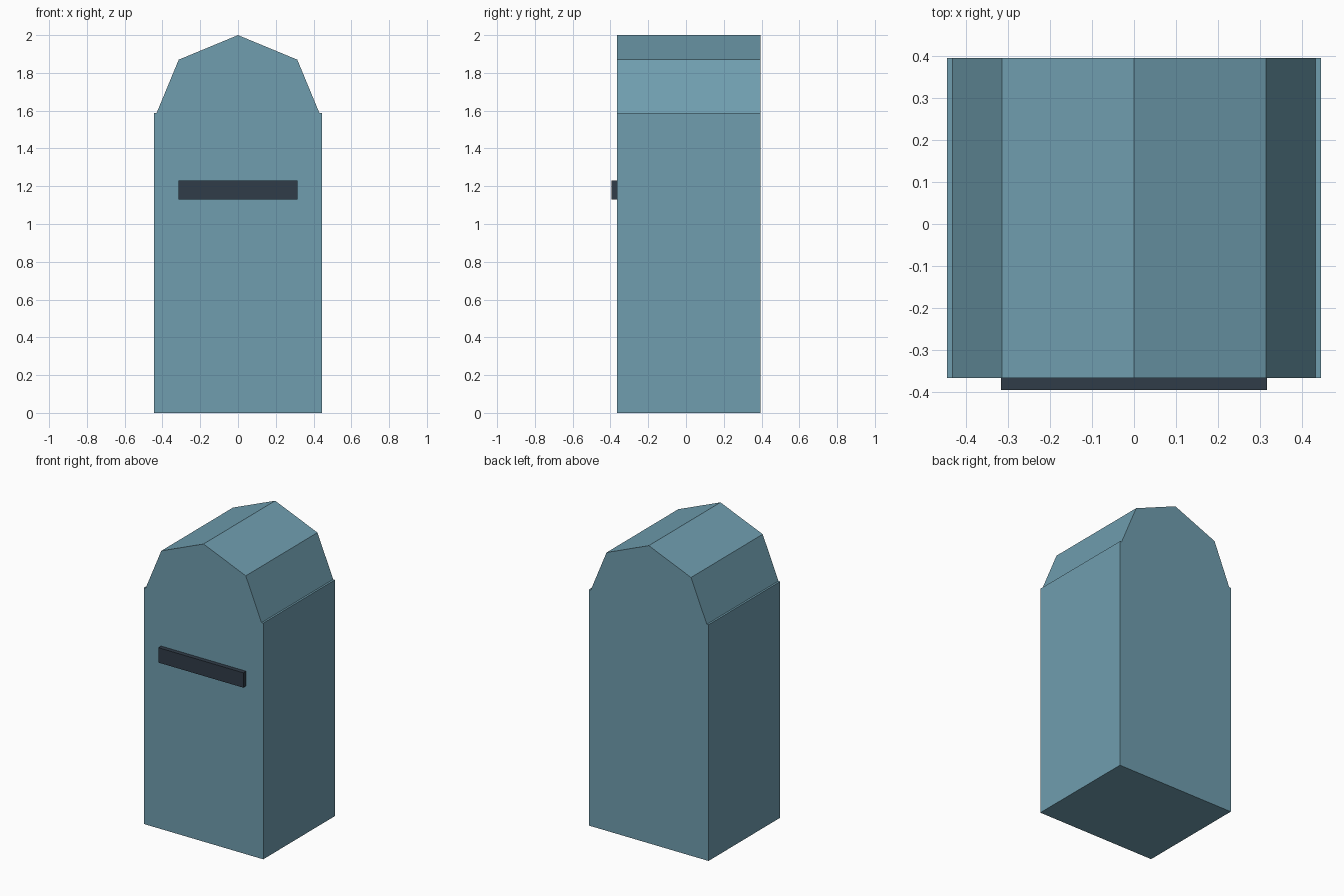
import bpy, bmesh, math

if "Cube" in bpy.data.objects:
    bpy.data.objects.remove(bpy.data.objects["Cube"])


def paint(obj, name, color):
    mat = bpy.data.materials.new(name)
    mat.diffuse_color = (*color, 1)
    mat.use_nodes = True
    mat.node_tree.nodes["Principled BSDF"].inputs["Base Color"].default_value = mat.diffuse_color
    obj.data.materials.append(mat)


def extrude_profile(name, points, y0, y1):
    """Extrude an x/z outline from y0 to y1."""
    bm = bmesh.new()
    face = bm.faces.new([bm.verts.new((x, y0, z)) for x, z in points])
    new = bmesh.ops.extrude_face_region(bm, geom=[face])["geom"]
    verts = [v for v in new if isinstance(v, bmesh.types.BMVert)]
    bmesh.ops.translate(bm, verts=verts, vec=(0, y1 - y0, 0))
    bmesh.ops.recalc_face_normals(bm, faces=bm.faces)
    mesh = bpy.data.meshes.new(name)
    bm.to_mesh(mesh)
    bm.free()
    obj = bpy.data.objects.new(name, mesh)
    bpy.context.collection.objects.link(obj)
    return obj


RADIUS = 0.444           # half width, and radius of the eight-sided top
AXIS_Z = 2.0 - RADIUS    # centre of the rounded top
SHOULDER_Z = 1.587       # top of the straight sides
FRONT, BACK = -0.366, 0.395

# Body: straight sides, a tiny shoulder ledge, then the upper part of an octagon
corner = RADIUS * math.cos(math.pi / 4)
ledge_x = RADIUS - (SHOULDER_Z - AXIS_Z) * (RADIUS - corner) / corner
right = [(RADIUS, 0), (RADIUS, SHOULDER_Z), (ledge_x, SHOULDER_Z),
         (corner, AXIS_Z + corner)]
left = [(-x, z) for x, z in reversed(right)]
body = extrude_profile("mailbox_body", right + [(0, 2.0)] + left, FRONT, BACK)
paint(body, "blue_grey_paint", (0.16, 0.34, 0.43))

# Dark mail slot bar standing proud of the front
bar = [(-0.316, 1.13), (0.316, 1.13), (0.316, 1.23), (-0.316, 1.23)]
slot = extrude_profile("mail_slot", bar, -0.395, FRONT + 0.005)
paint(slot, "dark_slot", (0.03, 0.045, 0.065))
